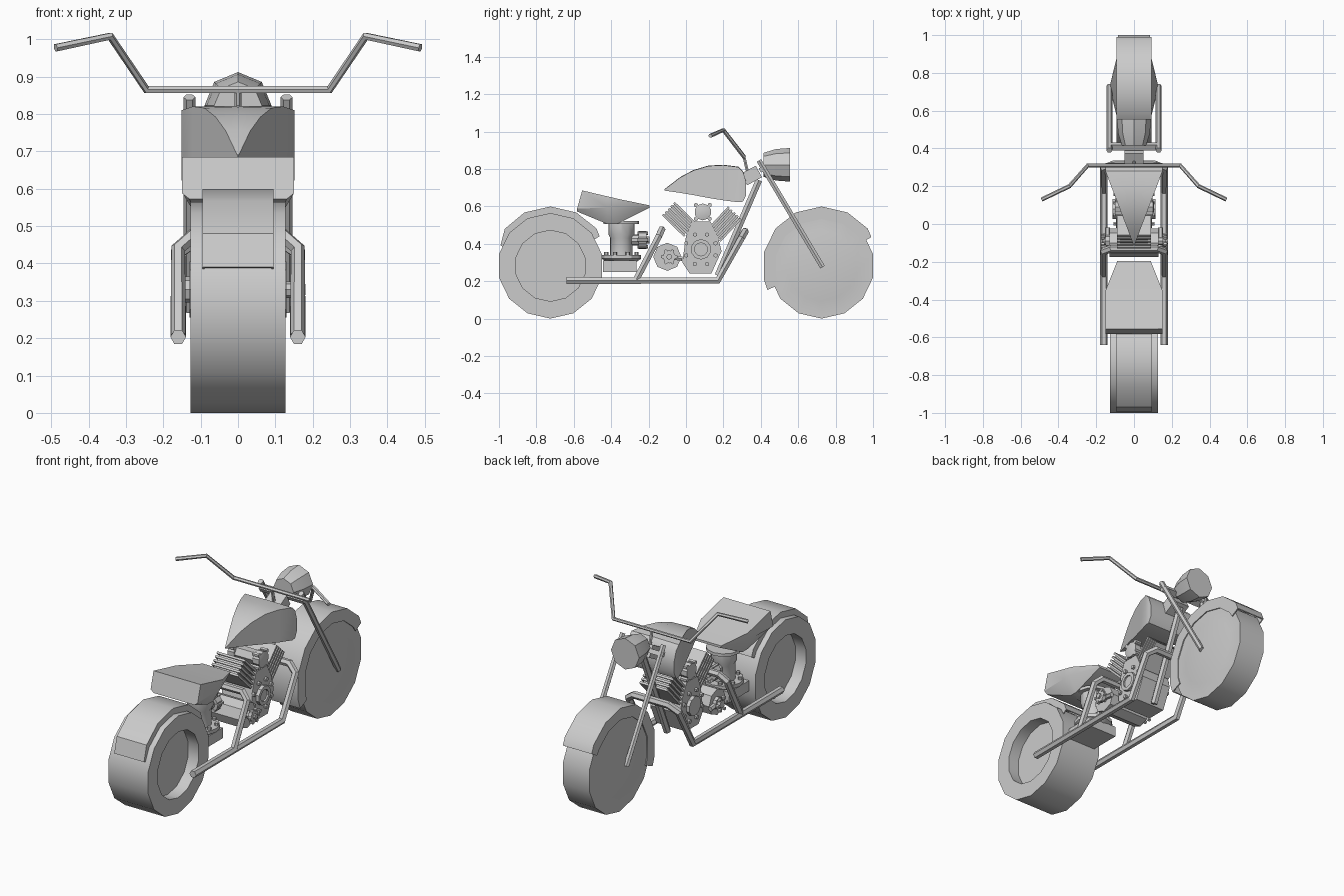
import bpy, bmesh, math
from mathutils import Vector, Matrix

if "Cube" in bpy.data.objects:
    bpy.data.objects.remove(bpy.data.objects["Cube"], do_unlink=True)

grey = bpy.data.materials.new("plain_grey")
grey.use_nodes = True
grey.diffuse_color = (0.6, 0.6, 0.6, 1)
grey.node_tree.nodes["Principled BSDF"].inputs["Base Color"].default_value = (0.6, 0.6, 0.6, 1)
parts = []


def add(name, mesh):
    mesh.materials.clear()
    mesh.materials.append(grey)
    obj = bpy.data.objects.new(name, mesh)
    bpy.context.collection.objects.link(obj)
    parts.append(obj)
    return obj


def finish(name, bm):
    bmesh.ops.remove_doubles(bm, verts=bm.verts, dist=0.0002)
    bmesh.ops.recalc_face_normals(bm, faces=bm.faces)
    mesh = bpy.data.meshes.new(name)
    bm.to_mesh(mesh)
    bm.free()
    return add(name, mesh)


def loft(name, rings):
    """Skin closed rings of points and cap both ends."""
    bm = bmesh.new()
    loops = [[bm.verts.new(p) for p in ring] for ring in rings]
    n = len(loops[0])
    for a, b in zip(loops, loops[1:]):
        for i in range(n):
            j = (i + 1) % n
            bm.faces.new((a[i], a[j], b[j], b[i]))
    bm.faces.new(loops[0])
    bm.faces.new(loops[-1])
    return finish(name, bm)


def revolve(name, centre, axis, profile, sides):
    """Turn (distance, radius) pairs round an axis."""
    rings = []
    for d, r in profile:
        ring = []
        for k in range(sides):
            a = math.tau * k / sides
            s, c = max(r, 0.00001) * math.sin(a), max(r, 0.00001) * math.cos(a)
            p = {"X": (d, s, c), "Y": (s, d, c), "Z": (s, c, d)}[axis]
            ring.append(Vector(centre) + Vector(p))
        rings.append(ring)
    return loft(name, rings)


def box(name, centre, size, tilt=0):
    bm = bmesh.new()
    m = Matrix.Translation(centre) @ Matrix.Rotation(tilt, 4, "X") @ Matrix.Diagonal((*size, 1))
    bmesh.ops.create_cube(bm, size=1, matrix=m)
    return finish(name, bm)


def tube(name, path, radius):
    curve = bpy.data.curves.new(name, "CURVE")
    curve.dimensions = "3D"
    curve.bevel_depth = radius
    curve.bevel_resolution = 1
    curve.use_fill_caps = True
    spline = curve.splines.new("POLY")
    spline.points.add(len(path) - 1)
    for pt, co in zip(spline.points, path):
        pt.co = (*co, 1)
    temp = bpy.data.objects.new(name + "_path", curve)
    mesh = bpy.data.meshes.new_from_object(temp)
    bpy.data.objects.remove(temp)
    return add(name, mesh)


def fender(name, y, w, inner, arc):
    t = 0.006
    rings = []
    for deg, r in arc:
        a = math.radians(deg)
        section = [(-w, inner), (-w, r), (w, r), (w, inner),
                   (w - t, inner), (w - t, r - t), (t - w, r - t), (t - w, inner)]
        rings.append([(x, y + q * math.sin(a), HUB + q * math.cos(a)) for x, q in section])
    return loft(name, rings)


def bolts(name, centre, axis, ring, count, size, length):
    for k in range(count):
        a = math.tau * (k + 0.5) / count
        s, c = ring * math.sin(a), ring * math.cos(a)
        off = {"X": (0, s, c), "Y": (s, 0, c), "Z": (s, c, 0)}[axis]
        revolve(f"{name}_{k}", Vector(centre) + Vector(off), axis,
                [(-length, size), (length, size)], 6)


# Wheels and fenders
HUB, WHEEL = 0.282, 0.725
rear = [(0.06, 0), (0.06, 0.19), (0.127, 0.19), (0.127, HUB)]
front = [(0.13, 0), (0.084, 0.19), (0.084, HUB)]
for name, y, half in (("rear_wheel", -WHEEL, rear), ("front_wheel", WHEEL, front)):
    revolve(name, (0, y, HUB), "X", [(-d, r) for d, r in half] + half[::-1], 14)
fender("rear_fender", -WHEEL, 0.095, 0.262,
       [(-68, 0.288), (-51, 0.314)] + [(a, 0.317) for a in (-26, 0, 26, 51)] + [(59, 0.307)])
fender("front_fender", WHEEL, 0.092, 0.25,
       [(a, 0.317) for a in (-114, -103, -77, -51, -26, 0, 26, 51)] + [(60, 0.307)])

# Frame tubes and forks, both sides
for side, s in (("left", 1), ("right", -1)):
    x = 0.16 * s
    tube(side + "_frame_rail", [(x, -0.64, 0.203), (x, 0.17, 0.203), (x, 0.295, 0.43),
                                (0.11 * s, 0.315, 0.465), (0, 0.315, 0.465)], 0.021)
    tube(side + "_rear_strut", [(x, -0.265, 0.21), (x, -0.145, 0.44),
                                (0.12 * s, -0.13, 0.475), (0, -0.13, 0.475)], 0.02)
    tube(side + "_fork", [(0.13 * s, 0.39, 0.845), (0.13 * s, 0.73, 0.275)], 0.016)
tube("down_tube", [(0, 0.39, 0.74), (0, 0.17, 0.23)], 0.02)

# Steering head, handlebar and headlight
box("steering_head", (0, 0.35, 0.765), (0.1, 0.09, 0.07), 0.5)
box("fork_yoke", (0, 0.41, 0.8), (0.28, 0.035, 0.025), 0.5)
tube("bar_stem", [(0, 0.33, 0.78), (0, 0.31, 0.865)], 0.009)
grip = [(0.245, 0.31, 0.865), (0.342, 0.2, 1.008), (0.488, 0.13, 0.977)]
tube("handlebar", [(-x, y, z) for x, y, z in grip[::-1]] + grip, 0.008 * 1.4)
revolve("headlight", (0, 0, 0.822), "Y",
        [(0.415, 0.064), (0.48, 0.084), (0.555, 0.09)], 8)

# Fuel tank: y, half width, bottom, top
tank = [(-0.115, 0.002, 0.684, 0.69), (-0.03, 0.033, 0.672, 0.755), (0.04, 0.06, 0.66, 0.792),
        (0.12, 0.09, 0.645, 0.816), (0.2, 0.121, 0.632, 0.82), (0.28, 0.151, 0.622, 0.81),
        (0.305, 0.151, 0.625, 0.785), (0.322, 0.15, 0.66, 0.73)]
loft("fuel_tank", [[(-w, y, lo), (w, y, lo), (w, y, hi), (0, y, hi + 0.002), (-w, y, hi)]
                   for y, w, lo, hi in tank])

# Seat: lower y, upper y, lower and upper half width, keel, crease, top
seat = [(-0.195, -0.195, 0.08, 0.088, 0.592, 0.599, 0.605),
        (-0.37, -0.35, 0.1, 0.15, 0.505, 0.594, 0.637),
        (-0.42, -0.42, 0.1, 0.15, 0.505, 0.592, 0.653),
        (-0.582, -0.555, 0.13, 0.15, 0.572, 0.588, 0.685)]
loft("seat", [[(-wb, yl, k), (wb, yl, k), (w, yl, c), (w, yu, t), (-w, yu, t), (-w, yl, c)]
              for yl, yu, wb, w, k, c, t in seat])

# Crankcase, covers and bolts
outline = [(-0.02, 0.3), (0.02, 0.24), (0.135, 0.24), (0.19, 0.36), (0.17, 0.44),
           (0.13, 0.52), (0.03, 0.52), (0, 0.44)]
loft("crankcase", [[(x, y, z) for y, z in outline] for x in (-0.095, 0.095)])
for s in (1, -1):
    revolve("crank_cover", (0.1 * s, 0.08, 0.37), "X",
            [(-0.015, 0.055), (0.015, 0.055), (0.015, 0.035), (0.005, 0.035)], 10)
    bolts("crank_bolt", (0.1 * s, 0.08, 0.37), "X", 0.085, 8, 0.012, 0.008)
    revolve("intake_cover", (0.08 * s, 0.09, 0.57), "X",
            [(-0.02, 0.045), (0.02, 0.045), (0.025, 0.025)], 10)
    bolts("intake_bolt", (0.08 * s, 0.09, 0.57), "X", 0.052, 4, 0.012, 0.02)
    revolve("drum_knob", (0.15 * s, -0.09, 0.33), "X",
            [(-0.02, 0.022), (0.0, 0.022), (0, 0.035), (0.02, 0.035), (0.02, 0.015), (0.03, 0.015)], 8)
    bolts("knob_bolt", (0.165 * s, -0.09, 0.33), "X", 0.035, 6, 0.01, 0.009)
    tube("drum_link", [(0.14 * s, -0.09, 0.33), (0.14 * s, -0.02, 0.32)], 0.014)
revolve("alternator_drum", (0, -0.1, 0.33), "X", [(-0.13, 0.075), (0.13, 0.075)], 8)
tube("intake_pipe", [(-0.08, 0.09, 0.57), (0.08, 0.09, 0.57)], 0.04)

# Finned cylinders in a V
for name, y, z, tilt in (("rear_cylinder", -0.035, 0.53, 0.8), ("front_cylinder", 0.205, 0.505, -0.75)):
    spin = Matrix.Rotation(tilt, 3, "X")
    box(name, (0, y, z), (0.15, 0.075, 0.15), tilt)
    for k in range(5):
        offset = spin @ Vector((0, (k - 2) * 0.022, 0))
        box(f"{name}_fin_{k}", Vector((0, y, z)) + offset, (0.18, 0.012, 0.165), tilt)

# Upright pump under the seat
PUMP = -0.345
revolve("pump_body", (0, PUMP, 0), "Z",
        [(0.3, 0.075), (0.32, 0.105), (0.34, 0.105), (0.34, 0.06), (0.43, 0.06), (0.45, 0.07),
         (0.505, 0.07), (0.505, 0.095), (0.522, 0.095)], 12)
bolts("pump_bolt", (0, PUMP, 0.345), "Z", 0.088, 8, 0.011, 0.01)
box("pump_base", (0, PUMP - 0.01, 0.28), (0.18, 0.18, 0.06))
revolve("pump_outlet", (0, PUMP, 0.42), "Y",
        [(0, 0.03), (0.09, 0.03), (0.09, 0.048), (0.135, 0.048), (0.135, 0.02), (0.15, 0.02)], 10)
bolts("outlet_bolt", (0, PUMP + 0.115, 0.42), "Y", 0.042, 6, 0.01, 0.028)

# Soft shading that keeps edges sharp
bpy.ops.object.select_all(action="DESELECT")
for obj in parts:
    obj.select_set(True)
bpy.context.view_layer.objects.active = parts[0]
bpy.ops.object.shade_smooth_by_angle(angle=math.radians(30))
